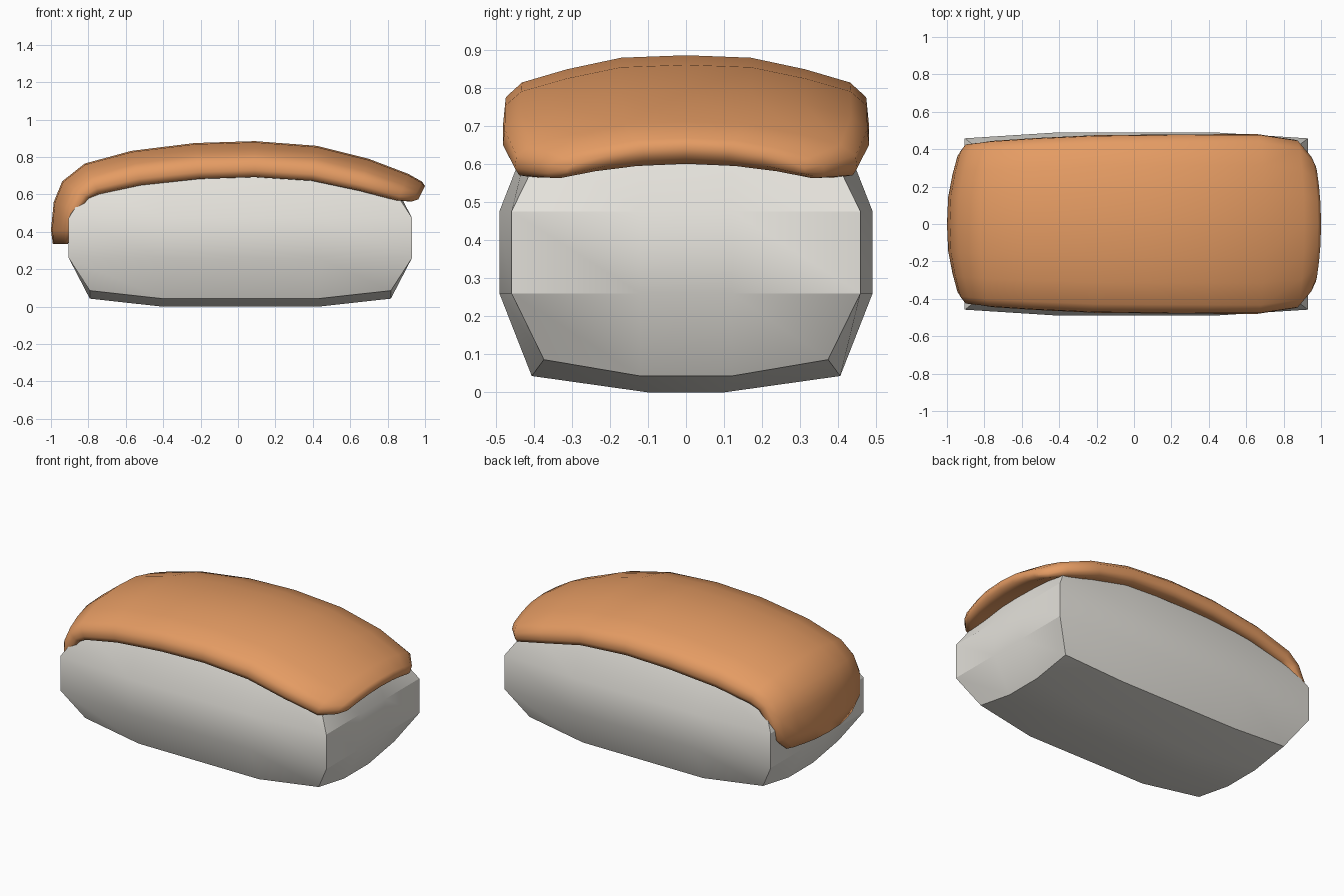
import bpy, bmesh, math
from mathutils import Vector

if "Cube" in bpy.data.objects:
    bpy.data.objects.remove(bpy.data.objects["Cube"])


def material(name, color):
    m = bpy.data.materials.new(name)
    m.diffuse_color = (*color, 1)
    m.use_nodes = True
    m.node_tree.nodes["Principled BSDF"].inputs["Base Color"].default_value = m.diffuse_color
    return m


def finish(bm, name, mat, angle):
    bmesh.ops.recalc_face_normals(bm, faces=bm.faces)
    mesh = bpy.data.meshes.new(name)
    bm.to_mesh(mesh)
    bm.free()
    ob = bpy.data.objects.new(name, mesh)
    bpy.context.collection.objects.link(ob)
    mesh.materials.append(mat)
    bpy.ops.object.select_all(action='DESELECT')
    ob.select_set(True)
    bpy.context.view_layer.objects.active = ob
    bpy.ops.object.shade_smooth_by_angle(angle=math.radians(angle))
    return ob


# Rice block: 3x3x3 divided box, bulged so the corners pull inward
bm = bmesh.new()
bmesh.ops.create_cube(bm, size=2)
bmesh.ops.subdivide_edges(bm, edges=bm.edges[:], cuts=2, use_grid_fill=True)
for v in bm.verts:
    ox, oy, oz = (abs(c) > 0.9 for c in v.co)
    sx, sy, sz = (math.copysign(1, c) for c in v.co)
    x = (0.805 if oz else 0.9175) if ox else 0.415
    if oy:
        y = (0.405 if oz else 0.49) - (0.032 if ox else 0)
    else:
        y = 0.12 if ox else 0.10
    z = 0.3675 - 0.043 * ox - 0.043 * oy if oz else 0.1075
    v.co = (0.0125 + sx * x, sy * y, 0.3675 + sz * z)
finish(bm, "rice_block", material("rice white", (0.78, 0.76, 0.71)), 30)

# Fish slice: sections along the drape (top x, z, underside x, z, half width)
sections = [
    (-0.99, 0.335, -0.955, 0.335, 0.32),
    (-1.00, 0.41, -0.925, 0.41, 0.40),
    (-0.985, 0.56, -0.89, 0.52, 0.425),
    (-0.94, 0.67, -0.83, 0.60, 0.43),
    (-0.82, 0.765, -0.76, 0.64, 0.44),
    (-0.57, 0.833, -0.53, 0.69, 0.455),
    (-0.23, 0.875, -0.21, 0.725, 0.470),
    (0.09, 0.885, 0.09, 0.735, 0.473),
    (0.42, 0.86, 0.40, 0.715, 0.475),
    (0.70, 0.79, 0.66, 0.66, 0.476),
    (0.91, 0.71, 0.87, 0.605, 0.445),
    (0.985, 0.668, 0.95, 0.60, 0.36),
    (1.00, 0.645, 0.985, 0.615, 0.31),
]
# Half cross-section: width fraction, depth fraction
half = [(0, 0), (0.36, 0), (0.66, 0.1), (0.91, 0.2), (1, 0.4), (1.01, 0.7),
        (0.985, 0.9), (0.92, 1), (0.66, 1), (0.36, 1), (0, 1)]
profile = half + [(-w, d) for w, d in half[-2:0:-1]]

bm = bmesh.new()
rings = []
for tx, tz, bx, bz, width in sections:
    top, down = Vector((tx, 0, tz)), Vector((bx - tx, 0, bz - tz))
    unit = down.normalized()
    rings.append([bm.verts.new(top + down * d + unit * 0.05 * w * w
                               + Vector((0, w * width, 0))) for w, d in profile])
n = len(profile)
for a, b in zip(rings, rings[1:]):
    for i in range(n):
        bm.faces.new((a[i], a[(i + 1) % n], b[(i + 1) % n], b[i]))
# Close both ends with strips between top and underside
for r in (rings[0], rings[-1]):
    loop = r[6:] + r[:6]
    for i in range(n // 2 - 1):
        q = (loop[i], loop[i + 1], loop[n - 2 - i], loop[n - 1 - i])
        bm.faces.new(list(dict.fromkeys(q)))
finish(bm, "fish_slice", material("salmon orange", (0.78, 0.33, 0.125)), 80)
